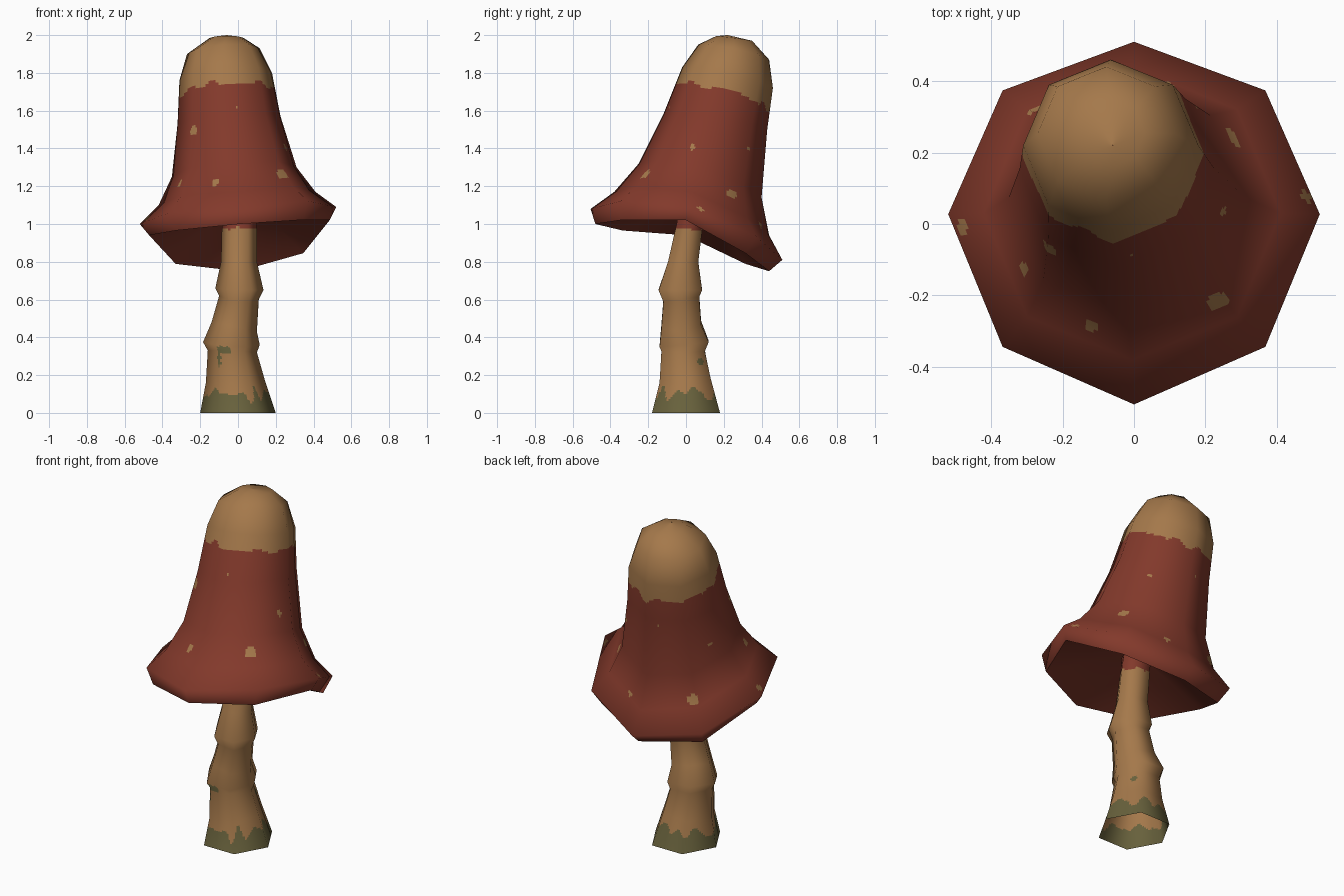
import bpy
import math
from mathutils import Vector, noise


def material(name, rgb):
    m = bpy.data.materials.new(name)
    m.diffuse_color = (*rgb, 1)
    return m


TAN = material("tan", (0.375, 0.190, 0.070))
RED = material("brick_red", (0.225, 0.041, 0.024))
OLIVE = material("olive_moss", (0.140, 0.122, 0.046))
MATS = [TAN, RED, OLIVE]


def ring(sides, x0, x1, y0, y1, zl, zr, zf, zb, drop=0, skew=0):
    """Tilted polygon from its extents and its left/right/front/back heights.
    drop lowers the diagonal corners, skew moves the sides backwards."""
    mean, bend = (zl + zr + zf + zb) / 4, (zl + zr - zf - zb) / 4
    ry = (y1 - y0) / 2 / (math.sin(math.pi / 3) if sides == 6 else 1)
    pts = []
    for k in range(sides):
        a = 2 * math.pi * k / sides
        c, s = math.cos(a), math.sin(a)
        z = mean + (zr - zl) / 2 * c + (zb - zf) / 2 * s + bend * math.cos(2 * a)
        z += drop * (math.cos(4 * a) - 1) / 2
        pts.append(Vector(((x0 + x1) / 2 + (x1 - x0) / 2 * c,
                           (y0 + y1) / 2 + ry * s + skew * c * c, z)))
    return pts


def bilerp(g, i, j, u, v):
    n = len(g[0])
    a, b = g[i], g[min(i + 1, len(g) - 1)]
    k = (j + 1) % n
    return a[j].lerp(a[k], u).lerp(b[j].lerp(b[k], u), v)


def loft(name, sides, rows, div, step, colour, spots=()):
    """Low-poly loft, finely divided so painted patches can be cut by face."""
    g = [ring(sides, *r) for r in rows]
    last = len(g) - 1
    nrm = [[(g[i][(j + 1) % sides] - g[i][j - 1]).cross(
            g[min(i + 1, last)][j] - g[max(i - 1, 0)][j]).normalized()
            for j in range(sides)] for i in range(len(g))]
    verts, normals = [], []
    levels = []
    for i in range(last):
        n = max(2, round((g[i + 1][0] - g[i][0]).length / step))
        levels += [(i, t / n) for t in range(n)]
    levels.append((last, 0))
    for i, v in levels:
        for j in range(sides):
            for t in range(div):
                verts.append(bilerp(g, i, j, t / div, v))
                normals.append(bilerp(nrm, i, j, t / div, v).normalized())
    cols = sides * div
    faces = [(r * cols + c, r * cols + (c + 1) % cols,
              (r + 1) * cols + (c + 1) % cols, (r + 1) * cols + c)
             for r in range(len(levels) - 1) for c in range(cols)]
    me = bpy.data.meshes.new(name)
    me.from_pydata(verts, [], faces)
    for m in MATS:
        me.materials.append(m)
    for p in me.polygons:
        p.use_smooth = True
        p.material_index = colour(p.center)
    # round patches, snapped to the surface
    for x, y, z, r, mat in spots:
        at = min((p.center.copy() for p in me.polygons),
                 key=lambda q: (q - Vector((x, y, z))).length)
        for p in me.polygons:
            if (p.center - at).length < r * (1 + 0.25 * noise.noise(p.center * 40)):
                p.material_index = mat
    me.normals_split_custom_set_from_vertices(normals)
    ob = bpy.data.objects.new(name, me)
    bpy.context.collection.objects.link(ob)
    return ob


# Colour rules
def cap_colour(c):
    edge = 1.755 - 0.29 * (c.y + 0.04) + 0.06 * (c.x + 0.06)
    return 0 if c.z > edge + 0.035 * noise.noise(c * 14) else 1


def stem_colour(c):
    if c.z > 0.975 + 0.02 * noise.noise(c * 20):
        return 1
    wave = noise.noise(Vector((c.x * 14, c.y * 14, 3)))
    return 2 if c.z < 0.105 + 0.09 * wave else 0


# Rings: x0, x1, y0, y1, then heights at left, right, front, back
LIP = (-0.47, 0.485, -0.48, 0.44, 0.94, 1.02, 1.0, 0.75, 0.022, 0.02)

# Cap, from the lip up to the leaning tip
cap_rows = [
    LIP,
    (-0.52, 0.52, -0.505, 0.51, 1.00, 1.09, 1.08, 0.81, 0, 0.025),
    (-0.42, 0.41, -0.38, 0.44, 1.10, 1.17, 1.17, 0.94),
    (-0.35, 0.31, -0.25, 0.40, 1.25, 1.30, 1.32, 1.14),
    (-0.32, 0.225, -0.12, 0.43, 1.53, 1.57, 1.58, 1.50),
    (-0.31, 0.18, -0.02, 0.46, 1.76, 1.80, 1.83, 1.72),
    (-0.27, 0.115, 0.065, 0.44, 1.90, 1.93, 1.95, 1.87),
    (-0.15, 0.03, 0.16, 0.35, 1.985, 1.985, 1.995, 1.97),
    (-0.061, -0.059, 0.219, 0.221, 2.0, 2.0, 2.0, 2.0),
]
cap_spots = [
    (-0.23, -0.06, 1.48, 0.026, 0), (-0.12, -0.28, 1.21, 0.021, 0),
    (0.24, -0.21, 1.26, 0.034, 0), (0.00, -0.10, 1.63, 0.008, 0),
    (0.27, 0.03, 1.41, 0.016, 0), (0.29, 0.25, 1.16, 0.028, 0),
    (0.17, 0.34, 1.40, 0.014, 0), (0.49, 0.08, 1.08, 0.018, 0),
    (-0.33, -0.13, 1.22, 0.020, 0), (-0.49, -0.01, 1.04, 0.020, 0),
    (-0.27, 0.31, 1.03, 0.030, 0), (0.10, 0.42, 1.00, 0.016, 0),
    (-0.31, 0.20, 1.33, 0.014, 0), (-0.10, 0.42, 1.45, 0.008, 0),
]
loft("cap", 8, cap_rows, 24, 0.014, cap_colour, cap_spots)

# Shallow underside of the cap, meeting the stem
loft("cap_underside", 8, [
    (-0.085, 0.10, -0.04, 0.11, 1.06, 1.06, 1.06, 1.06),
    (-0.28, 0.30, -0.27, 0.29, 1.01, 1.045, 1.04, 0.93),
    LIP,
], 4, 0.08, lambda c: 1)

# Six-sided stem with two knots, open at the foot
loft("stem", 6, [
    (-0.20, 0.20, -0.18, 0.18, 0, 0, 0, 0),
    (-0.17, 0.14, -0.14, 0.13, 0.16, 0.18, 0.15, 0.18),
    (-0.16, 0.10, -0.13, 0.10, 0.33, 0.32, 0.33, 0.33),
    (-0.185, 0.115, -0.14, 0.12, 0.375, 0.36, 0.35, 0.38),
    (-0.14, 0.10, -0.13, 0.08, 0.48, 0.43, 0.46, 0.48),
    (-0.10, 0.11, -0.12, 0.07, 0.62, 0.60, 0.59, 0.62),
    (-0.12, 0.135, -0.145, 0.085, 0.66, 0.65, 0.65, 0.65),
    (-0.09, 0.10, -0.095, 0.065, 0.80, 0.80, 0.80, 0.80),
    (-0.085, 0.10, -0.05, 0.09, 1.0, 1.0, 1.0, 1.0),
    (-0.085, 0.10, -0.04, 0.11, 1.06, 1.06, 1.06, 1.06),
], 16, 0.012, stem_colour, [
    (-0.09, -0.12, 0.335, 0.024, 2), (-0.06, -0.12, 0.34, 0.020, 2),
    (-0.095, -0.12, 0.29, 0.020, 2), (-0.095, -0.12, 0.26, 0.016, 2),
    (0.07, 0.08, 0.27, 0.018, 2),
])
